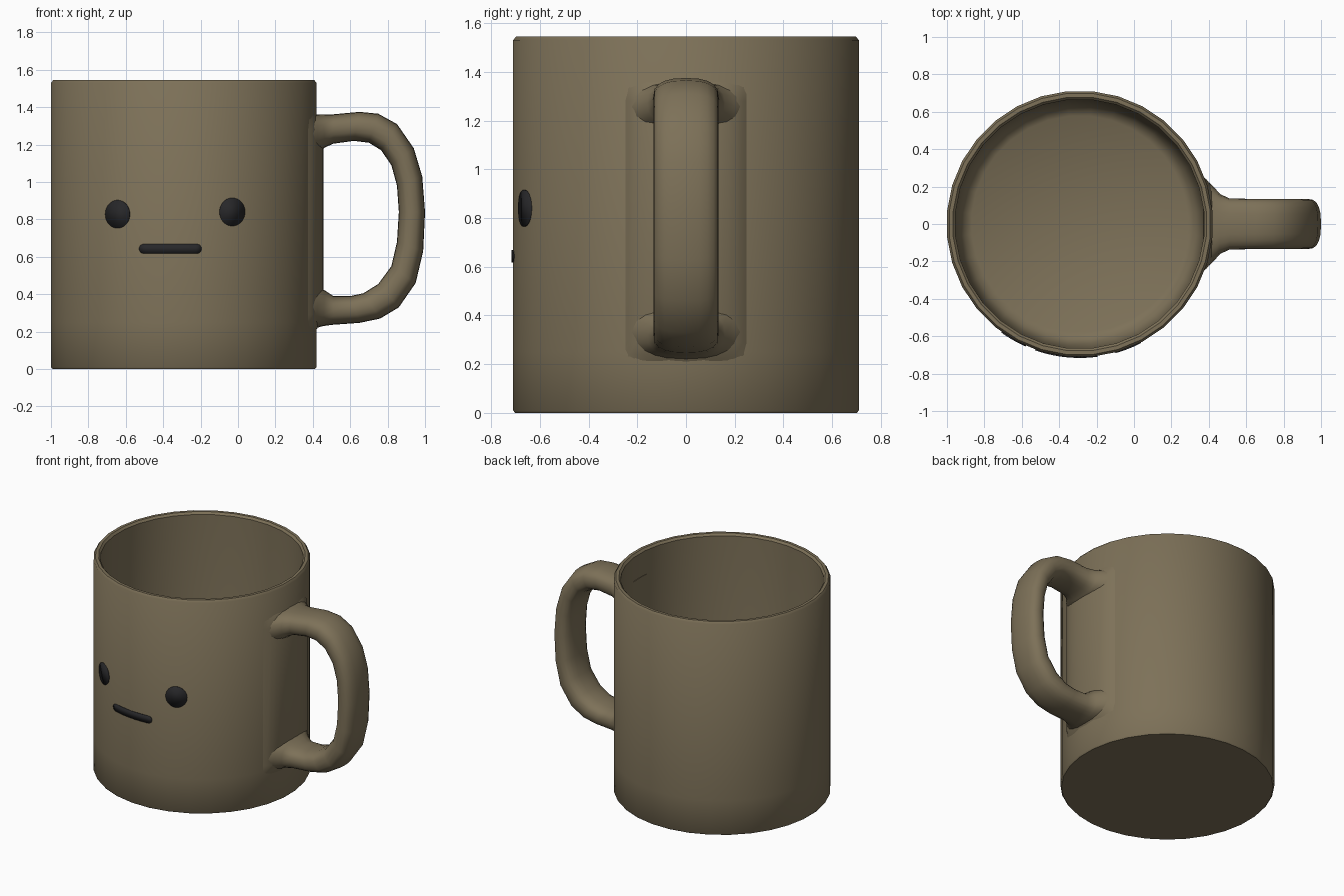
import bpy, bmesh
from math import sin, cos, pi, sqrt, radians, copysign

cube = bpy.data.objects.get("Cube")
if cube:
    bpy.data.objects.remove(cube, do_unlink=True)

CX, R, SEG = -0.29, 0.713, 32      # cup centre, outer radius, sides


def material(name, rgb):
    m = bpy.data.materials.new(name)
    m.use_nodes = True
    m.diffuse_color = (*rgb, 1)
    m.node_tree.nodes["Principled BSDF"].inputs["Base Color"].default_value = (*rgb, 1)
    return m


clay = material("brown clay", (0.205, 0.165, 0.098))
ink = material("charcoal", (0.02, 0.02, 0.022))


def grid_object(name, rows, mat, wrap=False, caps=False, angle=40):
    """Skin a list of equally long point rows with quads."""
    bm = bmesh.new()
    rings = [[bm.verts.new(p) for p in row] for row in rows]
    n = len(rings[0])
    for a, b in zip(rings, rings[1:]):
        for i in range(n if wrap else n - 1):
            j = (i + 1) % n
            bm.faces.new((a[i], a[j], b[j], b[i]))
    if caps:
        bm.faces.new(rings[0][::-1])
        bm.faces.new(rings[-1])
    bmesh.ops.remove_doubles(bm, verts=bm.verts[:], dist=0.0001)
    if caps:
        bmesh.ops.recalc_face_normals(bm, faces=bm.faces[:])
    mesh = bpy.data.meshes.new(name)
    bm.to_mesh(mesh)
    bm.free()
    mesh.materials.append(mat)
    ob = bpy.data.objects.new(name, mesh)
    bpy.context.collection.objects.link(ob)
    bpy.ops.object.select_all(action='DESELECT')
    ob.select_set(True)
    bpy.context.view_layer.objects.active = ob
    bpy.ops.object.shade_smooth_by_angle(angle=radians(angle))
    return ob


def polar(r, a, z):
    return (CX + r * cos(a), r * sin(a), z)


# Cup: outside wall, rounded rim, inside wall, filleted floor
profile = [(R - 0.008, 0), (R, 0.01), (R, 0.25), (R, 1.53), (R - 0.012, 1.545),
           (0.68, 1.545), (0.667, 1.53), (0.66, 0.3), (0.645, 0.2),
           (0.62, 0.15), (0.58, 0.125)]
cup_rows = [[polar(r, 2 * pi * (i + 0.5) / SEG, z) for i in range(SEG)]
            for r, z in profile]
grid_object("cup", cup_rows, clay, wrap=True, caps=True)

# Handle: each station is outer (x, z), inner (x, z), half width
stations = [
    ((0.37, 1.36), (0.37, 1.15), 0.25), ((0.42, 1.36), (0.43, 1.16), 0.20),
    ((0.455, 1.36), (0.465, 1.185), 0.16), ((0.51, 1.362), (0.51, 1.205), 0.137),
    ((0.65, 1.375), (0.62, 1.22), 0.134), ((0.75, 1.365), (0.70, 1.21), 0.134),
    ((0.85, 1.31), (0.765, 1.17), 0.134), ((0.94, 1.18), (0.82, 1.09), 0.134),
    ((0.985, 1.03), (0.85, 0.98), 0.134), ((1.0, 0.84), (0.86, 0.84), 0.134),
    ((0.99, 0.63), (0.85, 0.68), 0.134), ((0.95, 0.46), (0.82, 0.55), 0.134),
    ((0.86, 0.33), (0.75, 0.455), 0.134), ((0.76, 0.27), (0.67, 0.405), 0.134),
    ((0.65, 0.247), (0.60, 0.39), 0.134), ((0.51, 0.237), (0.51, 0.39), 0.137),
    ((0.455, 0.23), (0.465, 0.42), 0.16), ((0.42, 0.22), (0.43, 0.44), 0.20),
    ((0.37, 0.22), (0.37, 0.45), 0.25),
]


def soft(v):
    return copysign(abs(v) ** 0.78, v)


handle_rows = []
for (ox, oz), (ix, iz), w in stations:
    row = []
    for k in range(20):
        t = 2 * pi * k / 20
        s = (1 + soft(cos(t))) / 2
        row.append((ix + (ox - ix) * s, w * soft(sin(t)), iz + (oz - iz) * s))
    handle_rows.append(row)
grid_object("handle", handle_rows, clay, wrap=True, caps=True, angle=60)

# Swelling of the wall behind the handle
SPREAD = 0.38
angles = [SPREAD * i / 8 for i in range(-8, 9)]
pad_rows = [[polar(0.702 + 0.044 * lift * (1 - (a / SPREAD) ** 4), a, z) for a in angles]
            for z, lift in ((0.2, 0), (0.24, 0.6), (0.29, 1), (1.28, 1), (1.33, 0.6), (1.37, 0))]
grid_object("handle_pad", pad_rows, clay, angle=60)


# Face plates, wrapped around the front of the cup
def plate(name, x, z, half_w, half_h, corner):
    """Rounded plate; corner is the length of its rounded ends."""
    rows = [[], []]
    for i in range(25):
        dx = -half_w * cos(pi * i / 24)
        d = max(0, abs(dx) - (half_w - corner)) / corner
        h = half_h * sqrt(max(0, 1 - d * d))
        px = x + dx
        py = -sqrt((R + 0.003) ** 2 - (px - CX) ** 2)
        rows[0].append((px, py, z - h))
        rows[1].append((px, py, z + h))
    ob = grid_object(name, rows, ink)
    solid = ob.modifiers.new("thickness", 'SOLIDIFY')
    solid.thickness = 0.008
    solid.offset = -1


plate("right_eye", -0.645, 0.828, 0.065, 0.075, 0.065)
plate("left_eye", -0.03, 0.84, 0.068, 0.075, 0.068)
plate("mouth", -0.362, 0.643, 0.167, 0.026, 0.026)
